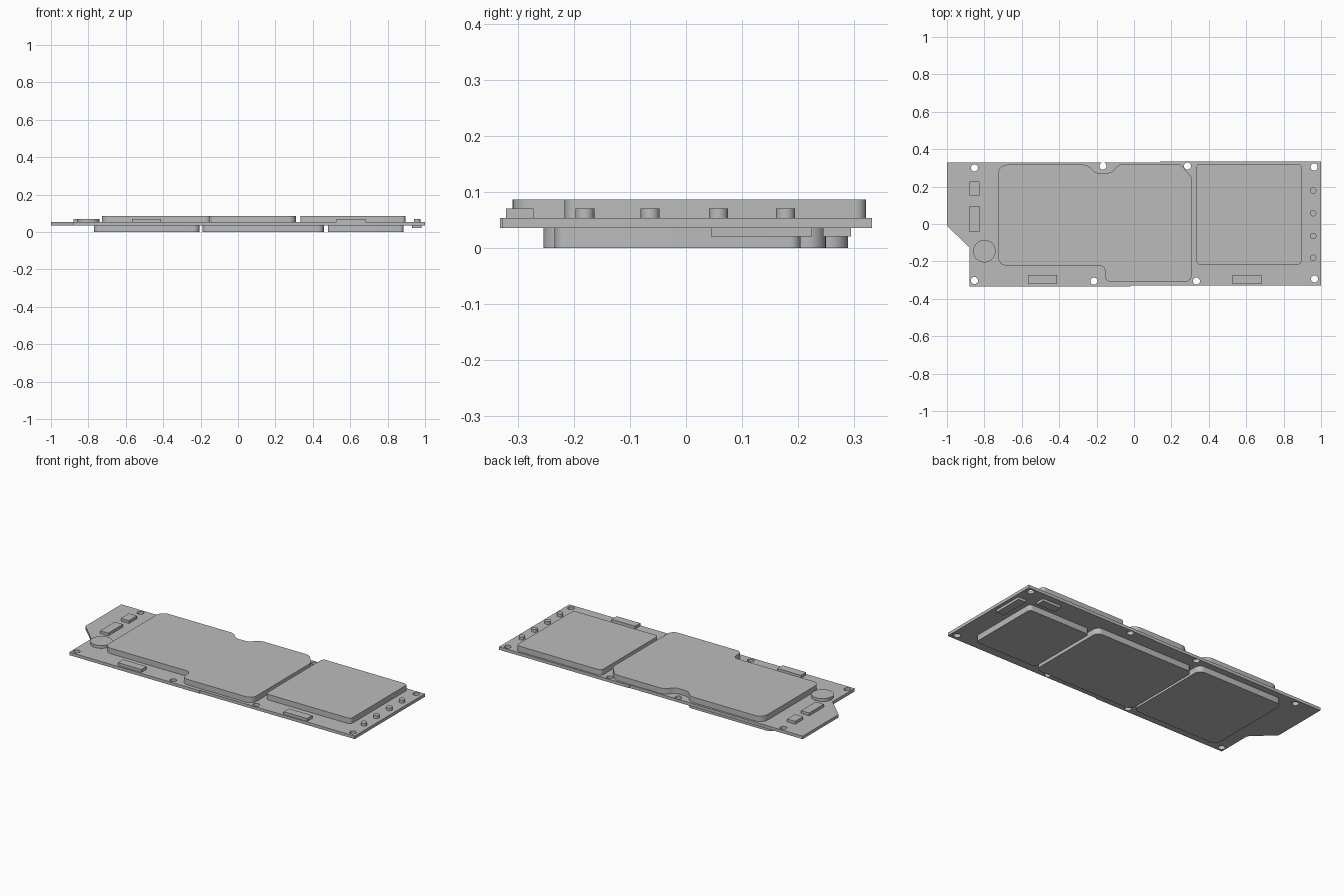
import bpy
import bmesh
import math
from mathutils import Vector

if "Cube" in bpy.data.objects:
    bpy.data.objects.remove(bpy.data.objects["Cube"], do_unlink=True)

GREY = bpy.data.materials.new("plain_grey")
GREY.use_nodes = True
GREY.diffuse_color = (0.5, 0.5, 0.5, 1)
GREY.node_tree.nodes["Principled BSDF"].inputs["Base Color"].default_value = (0.5, 0.5, 0.5, 1)

BOTTOM, TOP = 0.035, 0.053   # faces of the board
LOW, HIGH = 0.020, 0.070     # reach of the small components


def circle(x, y, r, n=32):
    return [(x + r * math.cos(2 * math.pi * i / n), y + r * math.sin(2 * math.pi * i / n))
            for i in range(n)]


def rect(x0, x1, y0, y1):
    return [(x0, y0), (x1, y0), (x1, y1), (x0, y1)]


def rounded(corners, steps=8):
    """Outline with each corner (x, y, radius) replaced by an arc."""
    out = []
    for i, (x, y, r) in enumerate(corners):
        p = Vector((x, y))
        a = (Vector(corners[i - 1][:2]) - p).normalized()
        b = (Vector(corners[(i + 1) % len(corners)][:2]) - p).normalized()
        half = a.angle(b) / 2
        centre = p + (a + b).normalized() * r / math.sin(half)
        start = p + a * r / math.tan(half) - centre
        end = p + b * r / math.tan(half) - centre
        sweep = math.atan2(start.x * end.y - start.y * end.x, start.dot(end))
        for k in range(steps + 1):
            t = sweep * k / steps
            out.append((centre.x + start.x * math.cos(t) - start.y * math.sin(t),
                        centre.y + start.x * math.sin(t) + start.y * math.cos(t)))
    return out


def slab(name, z0, z1, outline, holes=()):
    """Extrude a flat outline, with optional holes, from z0 to z1."""
    bm = bmesh.new()
    for loop in [outline, *holes]:
        verts = [bm.verts.new((x, y, z0)) for x, y in loop]
        for i, v in enumerate(verts):
            bm.edges.new((verts[i - 1], v))
    if holes:
        bmesh.ops.triangle_fill(bm, edges=bm.edges[:], use_beauty=True)
    else:
        bm.faces.new(verts)
    grown = bmesh.ops.extrude_face_region(bm, geom=bm.faces[:], use_keep_orig=True)["geom"]
    bmesh.ops.translate(bm, vec=(0, 0, z1 - z0),
                        verts=[g for g in grown if isinstance(g, bmesh.types.BMVert)])
    bmesh.ops.recalc_face_normals(bm, faces=bm.faces[:])
    mesh = bpy.data.meshes.new(name)
    bm.to_mesh(mesh)
    bm.free()
    mesh.materials.append(GREY)
    obj = bpy.data.objects.new(name, mesh)
    bpy.context.collection.objects.link(obj)
    bpy.ops.object.select_all(action='DESELECT')
    obj.select_set(True)
    bpy.context.view_layer.objects.active = obj
    bpy.ops.object.shade_smooth_by_angle(angle=math.radians(30))
    return obj


# Board with a notched corner and screw holes
board = [(-1, 0.329), (-1, -0.01), (-0.88, -0.125), (-0.88, -0.333), (-0.02, -0.333),
         (-0.02, -0.328), (1, -0.328), (1, 0.333), (0.14, 0.333), (0.14, 0.329)]
screws = [(-0.853, 0.30), (-0.166, 0.31), (0.286, 0.31), (0.963, 0.305),
          (-0.853, -0.302), (-0.214, -0.305), (0.334, -0.305), (0.965, -0.294)]
slab("board", BOTTOM, TOP, board, [circle(x, y, 0.019, 20) for x, y in screws])

# Upper shield cans
slab("large_upper_cover", TOP, 0.086, rounded([
    (-0.727, 0.317, 0.05), (-0.25, 0.317, 0.06), (-0.205, 0.272, 0.05), (-0.125, 0.272, 0.05),
    (-0.078, 0.322, 0.06), (0.245, 0.322, 0.05), (0.31, 0.25, 0.05), (0.31, -0.31, 0.04),
    (-0.155, -0.31, 0.035), (-0.155, -0.222, 0.03), (-0.727, -0.222, 0.045)]))
slab("small_upper_cover", TOP, 0.086, rounded([
    (0.334, -0.217, 0.02), (0.895, -0.217, 0.02), (0.895, 0.322, 0.02), (0.334, 0.322, 0.02)]))

# Lower shield cans: x range, y range, corner radius
lower = {"left": (0.48, 0.885, -0.235, 0.205, 0.02),
         "middle": (-0.19, 0.46, -0.255, 0.25, 0.035),
         "right": (-0.77, -0.205, -0.25, 0.29, 0.035)}
for side, (x0, x1, y0, y1, r) in lower.items():
    slab(side + "_lower_cover", 0, BOTTOM,
         rounded([(x, y, r) for x, y in rect(x0, x1, y0, y1)]))

# Small connectors above and below
slab("square_connector", TOP, HIGH, rect(-0.88, -0.826, 0.152, 0.227))
slab("long_connector", TOP, HIGH, rect(-0.88, -0.826, -0.043, 0.096))
for i, x in enumerate((-0.567, 0.527)):
    slab(f"front_button_{i + 1}", TOP, HIGH, rect(x, x + 0.155, -0.322, -0.273))
slab("long_lower_connector", LOW, BOTTOM, rect(0.93, 0.98, 0.045, 0.225))
slab("short_lower_connector", LOW, BOTTOM, rect(0.75, 0.87, 0.245, 0.295))

# Round components
slab("round_sensor", TOP, HIGH, circle(-0.80, -0.145, 0.06, 48))
for i, y in enumerate((-0.181, -0.064, 0.058, 0.178)):
    slab(f"contact_pin_{i + 1}", TOP, HIGH, circle(0.958, y, 0.017, 24))
